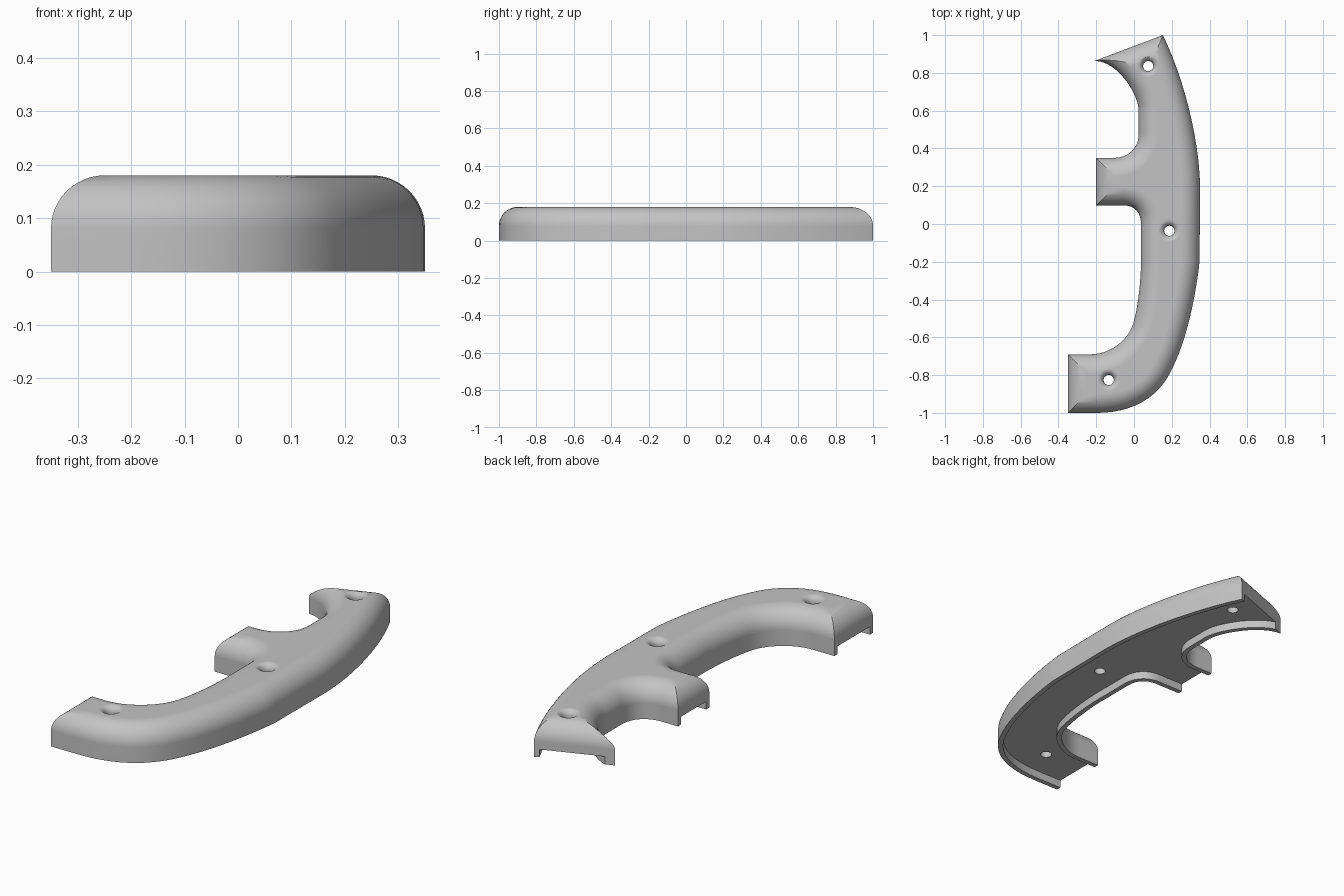
import bpy, bmesh, math
from mathutils import Vector
from mathutils.geometry import interpolate_bezier

if "Cube" in bpy.data.objects:
    bpy.data.objects.remove(bpy.data.objects["Cube"])

HEIGHT, RADIUS = 0.18, 0.10
SIDE = HEIGHT - RADIUS          # straight part of the side wall
WALL, CAVITY = 0.025, 0.04      # rim thickness and depth of the hollow below

grey = bpy.data.materials.new("plain grey")
grey.use_nodes = True
colour = (0.55, 0.55, 0.55, 1)
grey.diffuse_color = colour
grey.node_tree.nodes["Principled BSDF"].inputs["Base Color"].default_value = colour


def loft(name, rings):
    """Closed solid through rings that all have the same number of points."""
    bm = bmesh.new()
    loops = [[bm.verts.new(p) for p in ring] for ring in rings]
    for low, high in zip(loops, loops[1:]):
        for i in range(len(low)):
            j = (i + 1) % len(low)
            bm.faces.new((low[i], low[j], high[j], high[i]))
    bm.faces.new(loops[0][::-1])
    bm.faces.new(loops[-1])
    bmesh.ops.recalc_face_normals(bm, faces=bm.faces)
    mesh = bpy.data.meshes.new(name)
    bm.to_mesh(mesh)
    bm.free()
    mesh.materials.append(grey)
    obj = bpy.data.objects.new(name, mesh)
    bpy.context.collection.objects.link(obj)
    return obj


def path(start, *steps):
    """Polyline: a step is one point (line) or three points (cubic curve)."""
    pts = [Vector(start)]
    for step in steps:
        if len(step) == 3:
            a, b, c = (Vector(p) for p in step)
            pts += interpolate_bezier(pts[-1], a, b, c, 13)[1:]
        else:
            pts.append(Vector(step))
    return [p.to_2d() for p in pts]


def inset(pts, dist, extend):
    """Move a polyline to its left, with both ends lengthened."""
    pts = ([pts[0] + (pts[0] - pts[1]).normalized() * extend] + pts[1:-1]
           + [pts[-1] + (pts[-1] - pts[-2]).normalized() * extend])
    normals = [Vector((a.y - b.y, b.x - a.x)).normalized() for a, b in zip(pts, pts[1:])]
    result = []
    for i, p in enumerate(pts):
        n, m = normals[max(i - 1, 0)], normals[min(i, len(normals) - 1)]
        result.append(p + (n + m) * (dist / (1 + n.dot(m))))
    return result


# Side edges of the grip, running counter-clockwise
outer = path((-.35, -1), (-.2, -1),
             ((-.02, -1), (.13, -.93), (.205, -.76)),
             ((.275, -.62), (.325, -.4), (.347, -.2)), (.35, .2),
             ((.345, .45), (.265, .77), (.153, 1)))
upper_bay = path((-.2, .35), (-.11, .35),
                 ((-.03, .35), (.025, .4), (.025, .48)), (.025, .6),
                 ((.025, .68), (-.08, .86), (-.207, .864)))[::-1]
lower_bay = path((-.35, -.69), (-.23, -.69),
                 ((-.13, -.69), (-.035, -.62), (-.005, -.53)),
                 ((.02, -.45), (.037, -.3), (.037, -.2)), (.037, 0),
                 ((.037, .065), (0, .099), (-.06, .099)), (-.2, .099))[::-1]
sides = (outer, upper_bay, lower_bay)


def outline(dist, z, extend):
    return [(p.x, p.y, z) for side in sides for p in inset(side, dist, extend)]


# Solid body with rounded upper side edges, a little too long at each end
arc = [(RADIUS * (1 - math.cos(a)), SIDE + RADIUS * math.sin(a))
       for a in (math.radians(7.5 * i) for i in range(13))]
grip = loft("grip_shell", [outline(0, 0, .15)] + [outline(d, z, .15) for d, z in arc])

# Cavity below, open at the three ends
cutters = [loft("cavity_cutter", [outline(WALL, -.1, .3), outline(WALL, CAVITY, .3)])]


# End cutters with a rounded upper edge
def end_cutter(a, b, margin, reach):
    along = (b - a).normalized()
    out = Vector((along.y, -along.x))
    profile = ([(0, -.1)] + [(-d, z) for d, z in arc]
               + [(-RADIUS, .3), (reach, .3), (reach, -.1)])
    rings = []
    for base in (a - along * margin, b + along * margin):
        rings.append([(*(base + out * s), z) for s, z in profile])
    return loft("end_cutter", rings)


cutters.append(end_cutter(outer[-1], upper_bay[0], .2, .4))
cutters.append(end_cutter(upper_bay[-1], lower_bay[0], .06, .3))
cutters.append(end_cutter(lower_bay[-1], outer[0], .1, .3))

# Screw holes with a softly rounded mouth
HOLE, MOUTH = 0.027, 0.033
mouth = [(HOLE + MOUTH * (1 - math.cos(a)), HEIGHT - MOUTH + MOUTH * math.sin(a))
         for a in (math.radians(15 * i) for i in range(7))]
for x, y in ((.075, .836), (.187, -.036), (-.134, -.826)):
    rings = []
    for r, z in [(HOLE, -.1)] + mouth + [(HOLE + MOUTH, .3)]:
        rings.append([(x + r * math.cos(t), y + r * math.sin(t), z)
                      for t in (math.tau * i / 32 for i in range(32))])
    cutters.append(loft("hole_cutter", rings))

bpy.ops.object.select_all(action='DESELECT')
bpy.context.view_layer.objects.active = grip
grip.select_set(True)
for cutter in cutters:
    cutter.hide_render = True
    cut = grip.modifiers.new("cut", 'BOOLEAN')
    cut.operation = 'DIFFERENCE'
    cut.solver = 'EXACT'
    cut.object = cutter
    bpy.ops.object.modifier_apply(modifier=cut.name)
    bpy.data.objects.remove(cutter)

bpy.ops.object.shade_smooth_by_angle(angle=math.radians(30))
weighted = grip.modifiers.new("weighted_normals", 'WEIGHTED_NORMAL')
weighted.keep_sharp = True
